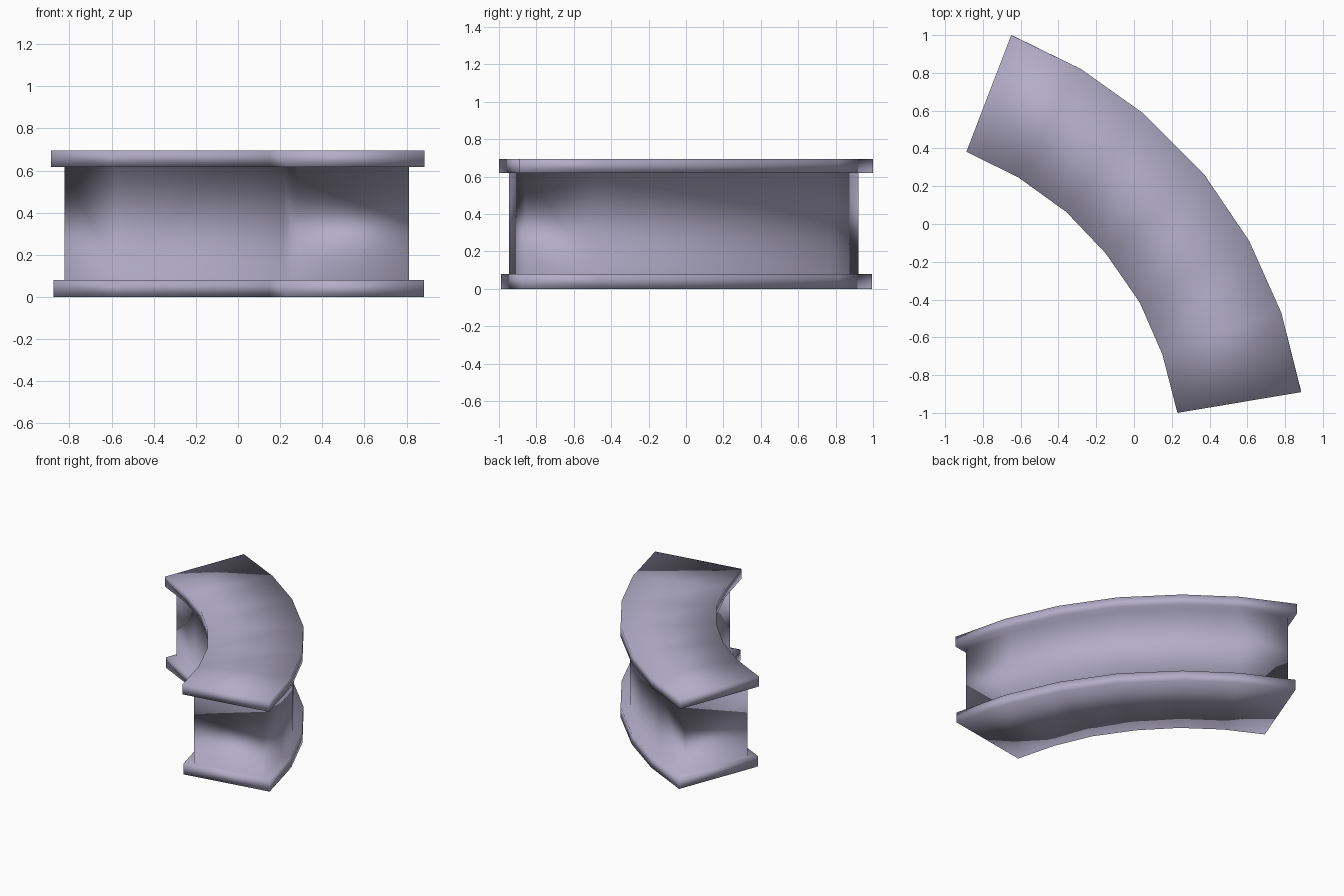
import bpy
import bmesh
from mathutils import Vector

cube = bpy.data.objects.get("Cube")
if cube:
    bpy.data.objects.remove(cube, do_unlink=True)

# Plan of the curved beam: matching stations on the outer and inner side
OUTER = [(-.65, 1), (-.28, .82), (.05, .585), (.37, .265), (.61, -.09), (.78, -.47), (.885, -.89)]
INNER = [(-.887, .383), (-.61, .245), (-.36, .065), (-.15, -.155), (.03, -.415), (.15, -.69), (.23, -1)]


def outline(side_inset, end_inset):
    """Closed plan outline, drawn in from the sides and from both ends."""
    outer, inner = [], []
    last = len(OUTER) - 1
    for i, (o, n) in enumerate(zip(OUTER, INNER)):
        o, n = Vector(o), Vector(n)
        across = (n - o).normalized()
        shift = Vector((0, 0))
        if i in (0, last):
            shift = Vector((-across.y, across.x)) * end_inset * (1 if i == 0 else -1)
        outer.append(o + across * side_inset + shift)
        inner.append(n - across * side_inset + shift)
    return outer + inner[::-1]


# Levels from the ground up: lower flange, recessed web, upper flange
lower = outline(0, .012)
web = outline(.067, .043)
upper = outline(0, 0)
levels = [(lower, 0), (lower, .08), (web, .08), (web, .618), (upper, .618), (upper, .695)]

bm = bmesh.new()
rings = [[bm.verts.new((p.x, p.y, z)) for p in plan] for plan, z in levels]
count = len(rings[0])
for a, b in zip(rings, rings[1:]):
    for i in range(count):
        j = (i + 1) % count
        bm.faces.new((a[i], a[j], b[j], b[i]))

# Bottom and top caps, one quad between each pair of stations
for ring in (rings[0], rings[-1]):
    for i in range(count // 2 - 1):
        bm.faces.new((ring[i], ring[i + 1], ring[count - 2 - i], ring[count - 1 - i]))
bmesh.ops.recalc_face_normals(bm, faces=bm.faces[:])
for face in bm.faces:
    face.smooth = True

mesh = bpy.data.meshes.new("curved_beam")
bm.to_mesh(mesh)
bm.free()
beam = bpy.data.objects.new("curved_beam", mesh)
bpy.context.collection.objects.link(beam)

# Single lavender grey
color = (.45, .42, .58, 1)
mat = bpy.data.materials.new("lavender_grey")
mat.use_nodes = True
mat.diffuse_color = color
mat.node_tree.nodes["Principled BSDF"].inputs["Base Color"].default_value = color
mesh.materials.append(mat)
